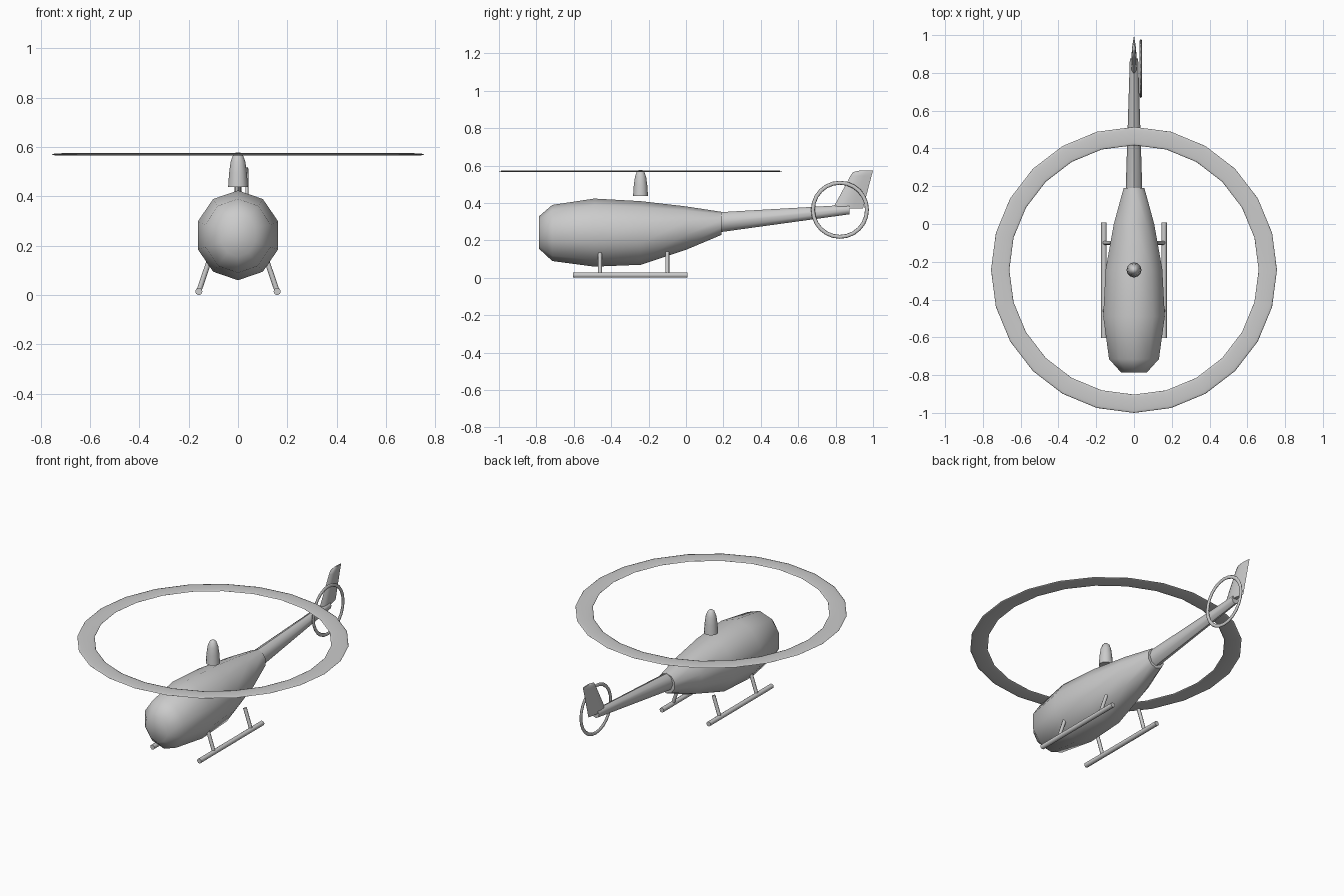
import bpy, bmesh, math
from mathutils import Vector

if "Cube" in bpy.data.objects:
    bpy.data.objects.remove(bpy.data.objects["Cube"])


def make_object(name, bm, angle=50):
    bmesh.ops.recalc_face_normals(bm, faces=bm.faces)
    mesh = bpy.data.meshes.new(name)
    bm.to_mesh(mesh)
    bm.free()
    ob = bpy.data.objects.new(name, mesh)
    bpy.context.collection.objects.link(ob)
    smooth(ob, angle)
    return ob


def smooth(ob, angle=50):
    bpy.ops.object.select_all(action='DESELECT')
    ob.select_set(True)
    bpy.context.view_layer.objects.active = ob
    bpy.ops.object.shade_smooth_by_angle(angle=math.radians(angle))


def loft(name, rings, angle=50):
    """Skin a list of equal-length point rings and cap both ends."""
    bm = bmesh.new()
    rows = [[bm.verts.new(p) for p in ring] for ring in rings]
    n = len(rows[0])
    for a, b in zip(rows, rows[1:]):
        for i in range(n):
            j = (i + 1) % n
            bm.faces.new((a[i], a[j], b[j], b[i]))
    bm.faces.new(rows[0])
    bm.faces.new(rows[-1])
    return make_object(name, bm, angle)


def section(y, z0, z1, half_width, n=10):
    """Oval cross-section across y with a vertex at the top."""
    zc, rz = (z0 + z1) / 2, (z1 - z0) / 2
    angles = [math.pi / 2 + 2 * math.pi * i / n for i in range(n)]
    rx = half_width / max(math.cos(a) for a in angles)
    return [(rx * math.cos(a), y, zc + rz * math.sin(a)) for a in angles]


def rod(name, p0, p1, r, n=10):
    p0, p1 = Vector(p0), Vector(p1)
    q = (p1 - p0).to_track_quat('Z', 'Y')
    circle = [q @ Vector((r * math.cos(2 * math.pi * i / n), r * math.sin(2 * math.pi * i / n), 0))
              for i in range(n)]
    return loft(name, [[p + c for c in circle] for p in (p0, p1)])


def ring(name, loc, rot, outer, inner, thickness, segs):
    minor = (outer - inner) / 2
    bpy.ops.mesh.primitive_torus_add(location=loc, rotation=rot, major_segments=segs,
                                     minor_segments=8, major_radius=(outer + inner) / 2,
                                     minor_radius=minor)
    ob = bpy.context.object
    ob.name = name
    ob.scale = (1, 1, thickness / (2 * minor))
    smooth(ob, 80)


# Fuselage: y, bottom, top, half width
loft("fuselage", [section(*s) for s in (
    (-0.785, 0.155, 0.33, 0.069),
    (-0.715, 0.09, 0.39, 0.132),
    (-0.49, 0.06, 0.424, 0.163),
    (-0.24, 0.07, 0.41, 0.15),
    (0.0, 0.15, 0.382, 0.107),
    (0.19, 0.23, 0.353, 0.055))], 60)

# Tapered tail boom
loft("tail_boom", [section(0.18, 0.244, 0.351, 0.044, 8),
                   section(0.875, 0.34, 0.391, 0.022, 8)])


# Swept fin with a rounded top, lens-shaped in section
def fin_section(z, front, back, thick):
    mid, h = front + (back - front) * 0.4, (back - front) * 0.25
    return [(0, front, z), (thick * 0.8, mid - h, z), (thick, mid, z), (thick * 0.7, mid + h, z),
            (0, back, z), (-thick * 0.7, mid + h, z), (-thick, mid, z), (-thick * 0.8, mid - h, z)]


loft("tail_fin", [fin_section(*s) for s in (
    (0.37, 0.785, 0.946, 0.016),
    (0.545, 0.879, 0.992, 0.011),
    (0.565, 0.892, 0.998, 0.009),
    (0.573, 0.925, 0.999, 0.004))])

# Rotor mast cover
loft("rotor_mast", [
    [(r * math.cos(math.pi * i / 6), -0.243 + r * math.sin(math.pi * i / 6), z) for i in range(12)]
    for r, z in ((0.04, 0.438), (0.036, 0.495), (0.03, 0.54), (0.02, 0.567), (0.008, 0.578))])

# Spinning rotor rings
ring("main_rotor", (0, -0.243, 0.57), (0, 0, 0), 0.757, 0.66, 0.01, 24)
ring("tail_rotor", (0.036, 0.823, 0.364), (0, math.pi / 2, 0), 0.155, 0.134, 0.013, 24)

# Landing skids and struts
for side, s in (("left", -1), ("right", 1)):
    rod(side + "_skid", (s * 0.159, -0.603, 0.0145), (s * 0.159, 0.008, 0.0145), 0.0145)
    for place, y in (("front", -0.46), ("rear", -0.1)):
        rod(f"{side}_{place}_strut", (s * 0.159, y, 0.015), (s * 0.117, y, 0.138), 0.0105, 8)
